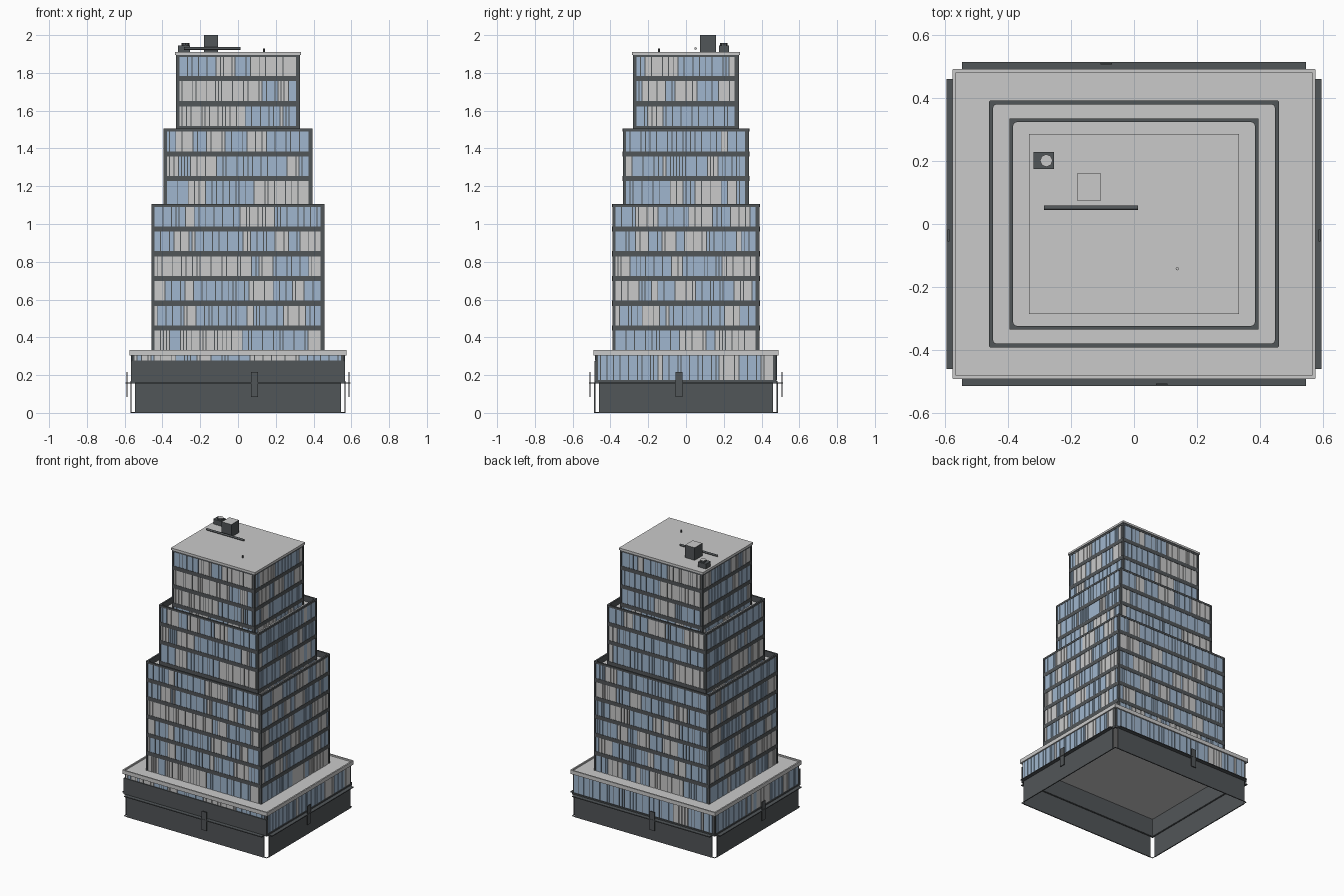
import bpy, bmesh, math, random
from mathutils import Vector, Matrix

if "Cube" in bpy.data.objects:
    bpy.data.objects.remove(bpy.data.objects["Cube"])

random.seed(7)


def mat(name, rgb):
    m = bpy.data.materials.new(name)
    m.diffuse_color = (*rgb, 1)
    m.use_nodes = True
    m.node_tree.nodes["Principled BSDF"].inputs["Base Color"].default_value = m.diffuse_color
    return m


DARK = mat("dark_metal", (0.083, 0.092, 0.098))
PALE = mat("pale_concrete", (0.59, 0.59, 0.59))
BLUE = mat("blue_glass", (0.35, 0.47, 0.62))
MATS = [DARK, PALE, BLUE]


def finish(name, bm):
    bmesh.ops.recalc_face_normals(bm, faces=bm.faces)
    me = bpy.data.meshes.new(name)
    bm.to_mesh(me)
    bm.free()
    for m in MATS:
        me.materials.append(m)
    ob = bpy.data.objects.new(name, me)
    bpy.context.collection.objects.link(ob)
    return ob


def add_box(bm, lo, hi, mi=0):
    lo, hi = Vector(lo), Vector(hi)
    mtx = Matrix.Translation((lo + hi) / 2) @ Matrix.Diagonal((*(hi - lo), 1))
    vs = bmesh.ops.create_cube(bm, size=1, matrix=mtx)["verts"]
    for f in {f for v in vs for f in v.link_faces}:
        f.material_index = mi


def box(name, lo, hi, mi=0, top=None):
    bm = bmesh.new()
    add_box(bm, lo, hi, mi)
    if top is not None:
        bm.normal_update()
        for f in bm.faces:
            if f.normal.z > 0.5:
                f.material_index = top
    return finish(name, bm)


def loop(hx, hy, r):
    """Rounded rectangle outline, four points per corner."""
    pts = []
    for i, (sx, sy) in enumerate([(1, 1), (-1, 1), (-1, -1), (1, -1)]):
        for k in range(4):
            a = math.pi / 2 * (i + k / 3)
            pts.append((sx * (hx - r) + r * math.cos(a), sy * (hy - r) + r * math.sin(a)))
    return pts


def add_ring(bm, hx, hy, t, z0, z1, ro=0.003, ri=0.012, mi=0):
    """Rectangular frame with wall thickness t."""
    loops = [[bm.verts.new((x, y, z)) for x, y in loop(hx - d, hy - d, r)]
             for d, r, z in ((0, ro, z0), (0, ro, z1), (t, ri, z1), (t, ri, z0))]
    n = len(loops[0])
    for a in range(4):
        p, q = loops[a], loops[(a + 1) % 4]
        for i in range(n):
            j = (i + 1) % n
            bm.faces.new((p[i], p[j], q[j], q[i])).material_index = mi


def ring(name, *args, **kw):
    bm = bmesh.new()
    add_ring(bm, *args, **kw)
    return finish(name, bm)


def add_panes(bm, side, hx, hy, z0, z1, margin, proud=0.004):
    """One row of panes of uneven width along side 0=front 1=right 2=back 3=left."""
    half, dist = (hx, hy) if side % 2 == 0 else (hy, hx)
    rot = Matrix.Rotation(side * math.pi / 2, 4, 'Z')
    u, end, run, mi = -half + margin, half - margin, 0, 2
    while u < end - 0.006:
        w = min(random.choice((0.016, 0.024, 0.034, 0.046, 0.058)), end - u)
        if end - u - w < 0.016:
            w = end - u
        if run == 0:
            run, mi = random.randint(1, 3), random.choice((2, 2, 2, 1, 1))
        run -= 1
        before = len(bm.verts)
        add_box(bm, (u, -dist - proud, z0), (u + w - 0.005, -dist + 0.001, z1), mi)
        bm.verts.ensure_lookup_table()
        bmesh.ops.transform(bm, matrix=rot, verts=bm.verts[before:])
        u += w


def tower(name, hx, hy, z0, z1, bands, roof_z):
    """Shell, floor bands, panes and sunken roof of one tier."""
    cx, cy = hx - 0.006, hy - 0.006
    ring(name + "_shell", cx, cy, 0.006, z0, z1)
    bm = bmesh.new()
    for b in bands:
        add_ring(bm, hx, hy, 0.01, b - 0.014, b + 0.014)
    add_ring(bm, hx, hy, 0.012, z1 - 0.014, z1)
    finish(name + "_floor_bands", bm)
    # corner posts
    bm = bmesh.new()
    for sx in (-1, 1):
        for sy in (-1, 1):
            x, y = sx * (hx - 0.0075), sy * (hy - 0.0075)
            add_box(bm, (x - 0.0065, y - 0.0065, z0), (x + 0.0065, y + 0.0065, z1 - 0.001))
    finish(name + "_corner_posts", bm)
    # panes between the bands
    bm = bmesh.new()
    lows = [z0] + [b + 0.014 for b in bands]
    highs = [b - 0.014 for b in bands] + [z1 - 0.014]
    for lo, hi in zip(lows, highs):
        for s in range(4):
            add_panes(bm, s, cx, cy, lo, hi, 0.012)
    finish(name + "_windows", bm)
    box(name + "_roof", (-cx + 0.004, -cy + 0.004, roof_z - 0.01), (cx - 0.004, cy - 0.004, roof_z), 1)


# Three stepped tiers
tower("lower_tower", 0.459, 0.391, 0.315, 1.105, [0.449 + 0.131 * i for i in range(5)], 1.065)
tower("middle_tower", 0.395, 0.335, 1.06, 1.505, [1.11 - 0.02, 1.241, 1.371], 1.465)
tower("upper_tower", 0.329, 0.281, 1.46, 1.897, [1.506, 1.637, 1.77], 1.89)
box("top_roof_slab", (-0.333, -0.285, 1.896), (0.333, 0.285, 1.91), 1)

# Podium: hollow upper wall, cornice with lip, ceiling
PX, PY = 0.567, 0.483
ring("podium_wall", PX - 0.004, PY - 0.004, 0.008, 0.158, 0.306, ri=0.004)
box("podium_roof", (-0.57, -0.487, 0.305), (0.57, 0.487, 0.322), 1)
ring("podium_cornice", 0.575, 0.491, 0.01, 0.305, 0.332, ri=0.003, mi=1)
box("podium_ceiling", (-0.555, -0.471, 0.288), (0.555, 0.471, 0.298), 1)
bm = bmesh.new()
for s in (1, 2, 3):
    add_panes(bm, s, PX - 0.004, PY - 0.004, 0.174, 0.304, 0.014)
add_panes(bm, 0, PX - 0.004, PY - 0.004, 0.277, 0.304, 0.014)
finish("podium_windows", bm)
box("front_fascia", (-PX, -PY - 0.002, 0.158), (PX, -PY + 0.006, 0.274))
ring("podium_sill", PX + 0.001, PY + 0.001, 0.01, 0.156, 0.17, ri=0.004)

# Street level walls with open corners, thin canopies and hanging plates
ring("ground_frame", PX, PY, 0.004, 0, 0.004, ri=0.003)
for s in (-1, 1):
    side = "right" if s > 0 else "left"
    end = "back" if s > 0 else "front"
    box(end + "_ground_wall", (-0.545, s * PY - 0.003, 0), (0.545, s * PY + 0.003, 0.158))
    box(side + "_ground_wall", (s * PX - 0.003, -0.46, 0), (s * PX + 0.003, 0.46, 0.158))
    box(end + "_canopy", (-0.545, s * 0.497 - 0.016, 0.155), (0.545, s * 0.497 + 0.016, 0.161))
    box(side + "_canopy", (s * 0.58 - 0.015, -0.46, 0.155), (s * 0.58 + 0.015, 0.46, 0.161))
    x = -s * 0.088
    box(end + "_hanging_plate", (x - 0.019, s * 0.508 - 0.003, 0.083), (x + 0.019, s * 0.508 + 0.003, 0.217))
    box(side + "_hanging_plate", (s * 0.588 - 0.003, -0.056, 0.083), (s * 0.588 + 0.003, -0.018, 0.217))

# Rooftop equipment
box("lift_housing", (-0.181, 0.074, 1.908), (-0.105, 0.16, 2.0), 0, top=1)
box("cooling_unit", (-0.318, 0.174, 1.908), (-0.254, 0.228, 1.945))


def cylinder(name, c, r, depth, mi, axis='Z', n=8):
    bm = bmesh.new()
    mtx = Matrix.Translation(c)
    if axis == 'X':
        mtx = mtx @ Matrix.Rotation(math.pi / 2, 4, 'Y')
    bmesh.ops.create_cone(bm, cap_ends=True, segments=n, radius1=r, radius2=r, depth=depth, matrix=mtx)
    for f in bm.faces:
        f.material_index = 1 if len(f.verts) > 4 else mi
    return finish(name, bm)


cylinder("cooling_fan", (-0.278, 0.201, 1.95), 0.02, 0.014, 0)
cylinder("roof_pipe", (-0.136, 0.051, 1.929), 0.007, 0.298, 0, 'X', 12)
cylinder("roof_vent", (0.137, -0.142, 1.918), 0.005, 0.022, 0)
